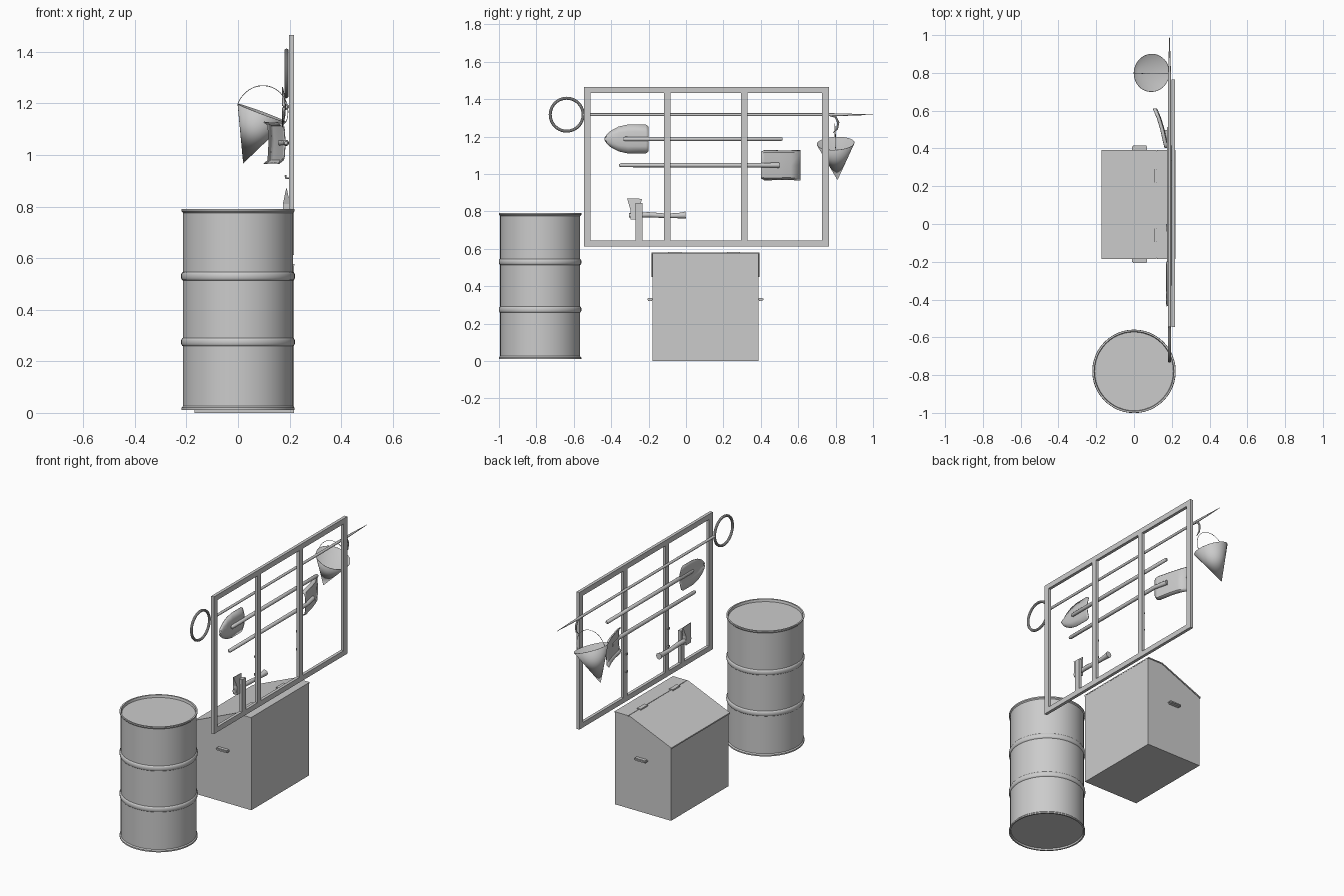
import bpy, bmesh, math
from mathutils import Vector

cube = bpy.data.objects.get("Cube")
if cube:
    bpy.data.objects.remove(cube, do_unlink=True)

grey = bpy.data.materials.new("plain_grey")
grey.use_nodes = True
colour = (0.6, 0.6, 0.6, 1)
grey.diffuse_color = colour
grey.node_tree.nodes["Principled BSDF"].inputs["Base Color"].default_value = colour


def finish(name, bm, smooth=False):
    bmesh.ops.recalc_face_normals(bm, faces=bm.faces)
    mesh = bpy.data.meshes.new(name)
    bm.to_mesh(mesh)
    bm.free()
    mesh.materials.append(grey)
    ob = bpy.data.objects.new(name, mesh)
    bpy.context.collection.objects.link(ob)
    if smooth:
        bpy.ops.object.select_all(action='DESELECT')
        ob.select_set(True)
        bpy.context.view_layer.objects.active = ob
        bpy.ops.object.shade_smooth_by_angle(angle=math.radians(35))
    return ob


def box(name, x, y, z, bevel=0):
    """Box from three (low, high) ranges."""
    bm = bmesh.new()
    bmesh.ops.create_cube(bm, size=1)
    for v in bm.verts:
        v.co = [r[0] + (c + 0.5) * (r[1] - r[0]) for c, r in zip(v.co, (x, y, z))]
    if bevel:
        bmesh.ops.bevel(bm, geom=bm.edges[:], offset=bevel, segments=2, affect='EDGES')
    return finish(name, bm)


def prism(name, points, axis, low, high):
    """Extrude an outline: axis 'x' takes (y, z) points, axis 'y' takes (x, z)."""
    bm = bmesh.new()
    place = (lambda a, b, d: (d, a, b)) if axis == 'x' else (lambda a, b, d: (a, d, b))
    face = bm.faces.new([bm.verts.new(place(a, b, low)) for a, b in points])
    out = bmesh.ops.extrude_face_region(bm, geom=[face])
    shift = Vector(place(0, 0, high - low))
    for v in out["geom"]:
        if isinstance(v, bmesh.types.BMVert):
            v.co += shift
    return finish(name, bm)


def tube(name, points, radii, sides=12, closed=False):
    """Round tube through points, with one radius or one per point."""
    pts = [Vector(p) for p in points]
    n = len(pts)
    if not isinstance(radii, (list, tuple)):
        radii = [radii] * n
    bm = bmesh.new()
    rings = []
    for i, p in enumerate(pts):
        a = pts[(i - 1) % n] if closed else pts[max(i - 1, 0)]
        b = pts[(i + 1) % n] if closed else pts[min(i + 1, n - 1)]
        t = (b - a).normalized()
        ref = Vector((0, 1, 0)) if abs(t.x) > 0.9 else Vector((1, 0, 0))
        u = t.cross(ref).normalized()
        w = t.cross(u)
        rings.append([bm.verts.new(p + radii[i] * (u * math.cos(k * math.tau / sides)
                      + w * math.sin(k * math.tau / sides))) for k in range(sides)])
    for i in range(n if closed else n - 1):
        r, s = rings[i], rings[(i + 1) % n]
        for k in range(sides):
            j = (k + 1) % sides
            bm.faces.new((r[k], r[j], s[j], s[k]))
    if not closed:
        bm.faces.new(rings[0])
        bm.faces.new(rings[-1])
    return finish(name, bm, True)


def sheet(name, rows, thickness):
    """Grid of points given a thickness."""
    bm = bmesh.new()
    grid = [[bm.verts.new(p) for p in row] for row in rows]
    for r, s in zip(grid, grid[1:]):
        for k in range(len(r) - 1):
            bm.faces.new((r[k], r[k + 1], s[k + 1], s[k]))
    ob = finish(name, bm, True)
    mod = ob.modifiers.new("thickness", 'SOLIDIFY')
    mod.thickness = thickness
    mod.offset = 0
    return ob


# Barrel: lathed wall with rolled rims and two ribs
profile = [(0, 0.022), (0.208, 0.022), (0.211, 0.012), (0.22, 0.012), (0.22, 0.02), (0.214, 0.026)]
for zc in (0.275, 0.53):
    profile += [(0.214 + 0.007 * math.sin(k * math.pi / 6), zc - 0.016 * math.cos(k * math.pi / 6))
                for k in range(7)]
profile += [(0.214, 0.776), (0.22, 0.782), (0.22, 0.79), (0.211, 0.79), (0.208, 0.775), (0, 0.775)]
bm = bmesh.new()
ring = [bm.verts.new((r, 0, z)) for r, z in profile]
edges = [bm.edges.new(pair) for pair in zip(ring, ring[1:])]
bmesh.ops.spin(bm, geom=ring + edges, cent=(0, 0, 0), axis=(0, 0, 1), angle=math.tau, steps=48)
bmesh.ops.remove_doubles(bm, verts=bm.verts, dist=0.0005)
bmesh.ops.translate(bm, verts=bm.verts, vec=(0, -0.78, 0))
finish("barrel", bm, True)

# Sand box with a sloped lid, hinges and end handles
prism("sand_box", [(-0.168, 0), (0.218, 0), (0.218, 0.575), (0.12, 0.575), (-0.168, 0.45)],
      'y', -0.18, 0.387)
prism("box_lid", [(-0.173, 0.448), (0.118, 0.573), (0.118, 0.58), (-0.173, 0.456)],
      'y', -0.185, 0.392)
box("box_top_strip", (0.123, 0.219), (-0.185, 0.392), (0.572, 0.578))
for y in (-0.06, 0.255):
    box("lid_hinge", (0.108, 0.133), (y - 0.035, y + 0.035), (0.574, 0.584))
for low, high in ((-0.207, -0.178), (0.385, 0.415)):
    box("box_handle", (-0.01, 0.07), (low, high), (0.322, 0.338), 0.005)

# Open frame
depth = (0.198, 0.217)
for low, high in ((0.613, 0.645), (1.433, 1.466)):
    box("frame_rail", depth, (-0.546, 0.764), (low, high))
for y in (-0.528, -0.1, 0.312, 0.746):
    box("frame_post", depth, (y - 0.018, y + 0.018), (0.64, 1.44))
box("axe_post", depth, (-0.27, -0.233), (0.64, 0.845))
for y in (-0.1, 0.312):
    for z in (0.8, 0.91):
        tube("hook_peg", [(0.2, y, z), (0.186, y, z), (0.184, y, z + 0.012)], 0.004, 8)

# Boat hook: ring, pole, spike and curl
tube("pole_ring", [(0.188, -0.638 + 0.088 * math.cos(a * math.tau / 40),
                    1.317 + 0.088 * math.sin(a * math.tau / 40)) for a in range(40)],
     0.008, 10, True)
tube("hook_pole", [(0.188, y, 1.317) for y in (-0.55, 0.78, 0.86, 1.0)], [0.008, 0.008, 0.006, 0.0008])
tube("pole_curl", [(0.188, 0.77, 1.315), (0.188, 0.8, 1.305), (0.188, 0.814, 1.275),
                   (0.188, 0.808, 1.24), (0.188, 0.785, 1.22)], [0.006, 0.006, 0.006, 0.005, 0.001], 8)

# Round shovel: half widths taper to the tip
tube("round_shovel_handle", [(0.186, y, 1.187) for y in (-0.335, -0.325, 0.508, 0.515)],
     [0.006, 0.012, 0.011, 0.007])
rows = []
for y, half in ((-0.2, 0.066), (-0.215, 0.077), (-0.31, 0.077), (-0.36, 0.066),
                (-0.4, 0.045), (-0.425, 0.022), (-0.434, 0.004)):
    rows.append([(0.184 - 0.012 * s * s, y, 1.187 + half * s) for s in (-1, -0.5, 0, 0.5, 1)])
sheet("round_shovel_blade", rows, 0.004)

# Square shovel: blade bent away from the frame with raised sides
tube("square_shovel_handle", [(0.186, -0.357, 1.047), (0.186, -0.347, 1.047), (0.186, 0.41, 1.047),
                              (0.168, 0.497, 1.047)], [0.006, 0.011, 0.012, 0.014])
rows = []
for y, x, half in ((0.402, 0.183, 0.07), (0.42, 0.178, 0.08), (0.5, 0.16, 0.078),
                   (0.56, 0.142, 0.078), (0.612, 0.12, 0.081)):
    rows.append([(x - lift, y, 1.047 + half * s)
                 for s, lift in ((-1, 0.02), (-0.85, 0.004), (0, 0), (0.85, 0.004), (1, 0.02))])
sheet("square_shovel_blade", rows, 0.004)

# Axe
tube("axe_handle", [(0.188, -0.305, 0.778), (0.188, -0.2, 0.782), (0.188, -0.1, 0.776),
                    (0.188, -0.03, 0.778), (0.188, -0.002, 0.78)],
     [0.012, 0.014, 0.012, 0.015, 0.019])
head = prism("axe_head", [(-0.298, 0.756), (-0.25, 0.756), (-0.25, 0.81), (-0.236, 0.867),
                          (-0.315, 0.87), (-0.298, 0.81)], 'x', 0.174, 0.202)
for v in head.data.vertices:
    if v.co.z > 0.85:
        v.co.x = 0.188 + (v.co.x - 0.188) * 0.1

# Cone bucket, tipped, with a wire bail
centre, apex = Vector((0.093, 0.8, 1.163)), Vector((0.02, 0.81, 0.967))
down = (apex - centre).normalized()
side = Vector((0, 1, 0)).cross(down).normalized()
cross = down.cross(side)
bm = bmesh.new()
tip = bm.verts.new(apex)
rim = [bm.verts.new(centre + 0.101 * (side * math.cos(k * math.tau / 40)
       + cross * math.sin(k * math.tau / 40))) for k in range(40)]
for k in range(40):
    bm.faces.new((tip, rim[k], rim[(k + 1) % 40]))
cone = finish("cone_bucket", bm, True)
wall = cone.modifiers.new("wall", 'SOLIDIFY')
wall.thickness = 0.002
tube("bucket_bail", [centre + 0.1 * side * math.cos(k * math.pi / 24) - 0.107 * down * math.sin(k * math.pi / 24)
                     for k in range(25)], 0.0015, 6)
